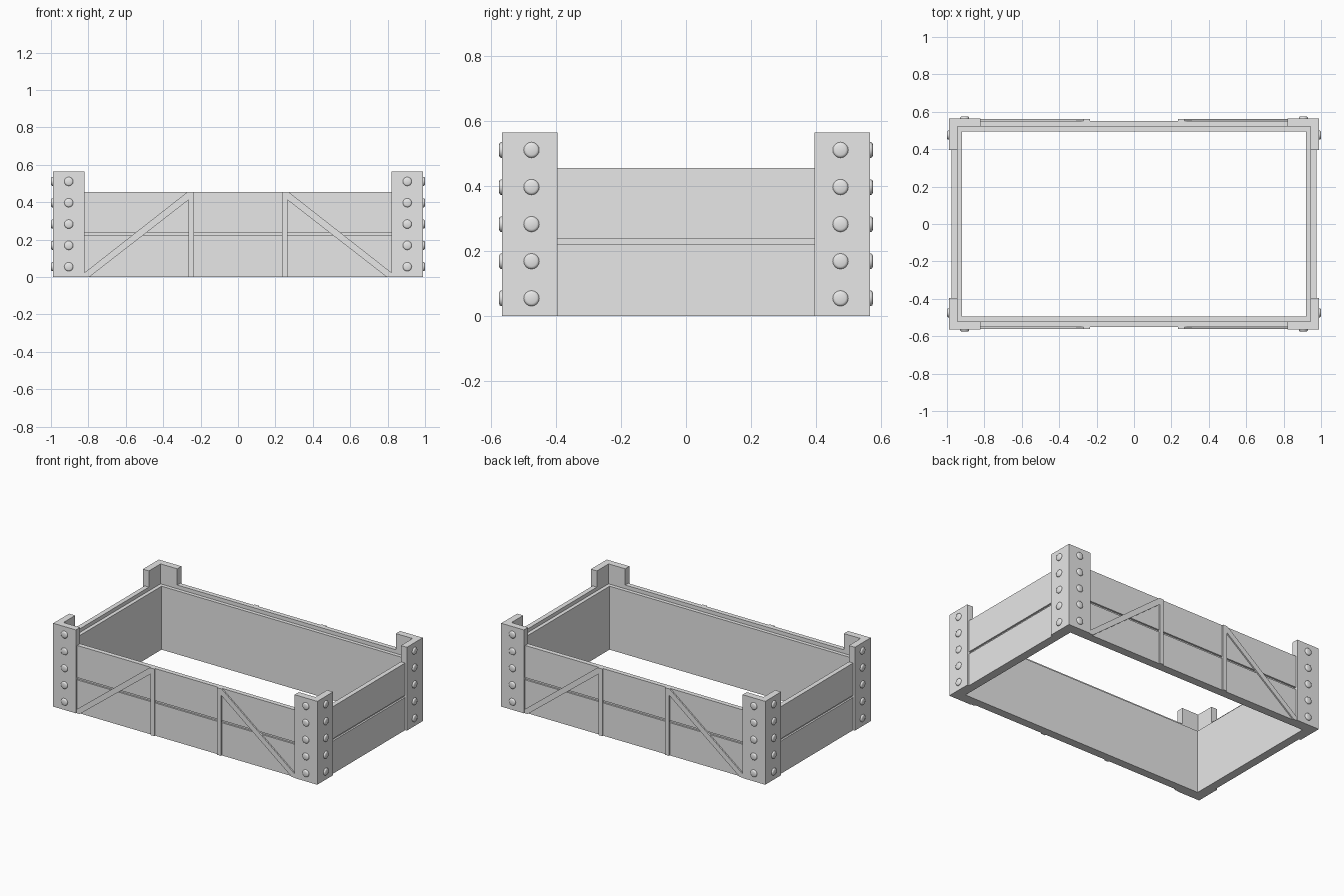
import bpy, bmesh, math
from mathutils import Matrix, Vector

cube = bpy.data.objects.get("Cube")
if cube:
    bpy.data.objects.remove(cube, do_unlink=True)

# Single flat colour
grey = bpy.data.materials.new("plain grey")
grey.use_nodes = True
grey.diffuse_color = (0.8, 0.8, 0.8, 1)
grey.node_tree.nodes["Principled BSDF"].inputs["Base Color"].default_value = (0.8, 0.8, 0.8, 1)

# Main dimensions (half extents of the wall, half extents of the posts)
WALL_X, WALL_Y, WALL_H = 0.977, 0.552, 0.455
POST_X, POST_Y, POST_H = 0.99, 0.565, 0.565
POST_T = 0.045


def finish(name, bm, mirror=True):
    """Turn a bmesh into an object, optionally mirrored to all four corners."""
    bmesh.ops.recalc_face_normals(bm, faces=bm.faces)
    mesh = bpy.data.meshes.new(name)
    bm.to_mesh(mesh)
    bm.free()
    mesh.materials.append(grey)
    obj = bpy.data.objects.new(name, mesh)
    bpy.context.collection.objects.link(obj)
    if mirror:
        mod = obj.modifiers.new("four corners", 'MIRROR')
        mod.use_axis = (True, True, False)
        mod.use_mirror_merge = False
    return obj


def prism(bm, points, offset):
    """Extrude a flat outline along an offset vector."""
    face = bm.faces.new([bm.verts.new(p) for p in points])
    ext = bmesh.ops.extrude_face_region(bm, geom=[face], use_keep_orig=True)
    moved = [v for v in ext["geom"] if isinstance(v, bmesh.types.BMVert)]
    bmesh.ops.translate(bm, verts=moved, vec=Vector(offset))


# Wall frame: a (inset, height) section with groove and inner ledge, swept round
section = [(0, 0), (0, 0.222), (0.012, 0.222), (0.012, 0.237), (0, 0.237),
           (0, WALL_H), (0.032, WALL_H), (0.032, 0.43), (0.057, 0.43), (0.057, 0)]
bm = bmesh.new()
rings = [[bm.verts.new((sx * (WALL_X - i), sy * (WALL_Y - i), z))
          for sx, sy in ((1, 1), (-1, 1), (-1, -1), (1, -1))] for i, z in section]
for k, ring in enumerate(rings):
    prev = rings[k - 1]
    for c in range(4):
        d = (c + 1) % 4
        bm.faces.new((prev[c], prev[d], ring[d], ring[c]))
finish("wall_frame", bm, mirror=False)

# Corner posts: L-shaped angle sections
bm = bmesh.new()
outline = [(POST_X, POST_Y), (0.82, POST_Y), (0.82, POST_Y - POST_T),
           (POST_X - POST_T, POST_Y - POST_T), (POST_X - POST_T, 0.395), (POST_X, 0.395)]
prism(bm, [(x, y, 0) for x, y in outline], (0, 0, POST_H))
finish("corner_posts", bm)

# Upright and diagonal braces on the long sides
braces = {
    "upright_braces": [(0.235, 0), (0.265, 0), (0.265, WALL_H), (0.235, WALL_H)],
    "diagonal_braces": [(0.795, 0), (0.825, 0), (0.825, 0.02), (0.27, WALL_H),
                        (0.265, WALL_H), (0.265, 0.412)],
}
for name, shape in braces.items():
    bm = bmesh.new()
    prism(bm, [(x, WALL_Y - 0.004, z) for x, z in shape], (0, 0.013, 0))
    finish(name, bm)

# Rivets: low round heads on both faces of each post
head = [(0.024, -0.002), (0.024, 0.004), (0.021, 0.008), (0.016, 0.01)]
SIDES = 16


def rivet(bm, matrix):
    loops = []
    for r, h in head:
        angles = [math.tau * s / SIDES for s in range(SIDES)]
        loops.append([bm.verts.new(matrix @ Vector((r * math.cos(a), r * math.sin(a), h)))
                      for a in angles])
    for low, high in zip(loops, loops[1:]):
        for s in range(SIDES):
            t = (s + 1) % SIDES
            bm.faces.new((low[s], low[t], high[t], high[s]))
    bm.faces.new(loops[-1])
    bm.faces.new(loops[0][::-1])


bm = bmesh.new()
for n in range(5):
    z = 0.055 + n * 0.114
    rivet(bm, Matrix.Translation((POST_X, 0.475, z)) @ Matrix.Rotation(math.pi / 2, 4, 'Y'))
    rivet(bm, Matrix.Translation((0.905, POST_Y, z)) @ Matrix.Rotation(-math.pi / 2, 4, 'X'))
rivets = finish("rivets", bm)

bpy.ops.object.select_all(action='DESELECT')
rivets.select_set(True)
bpy.context.view_layer.objects.active = rivets
bpy.ops.object.shade_smooth_by_angle(angle=math.radians(50))
